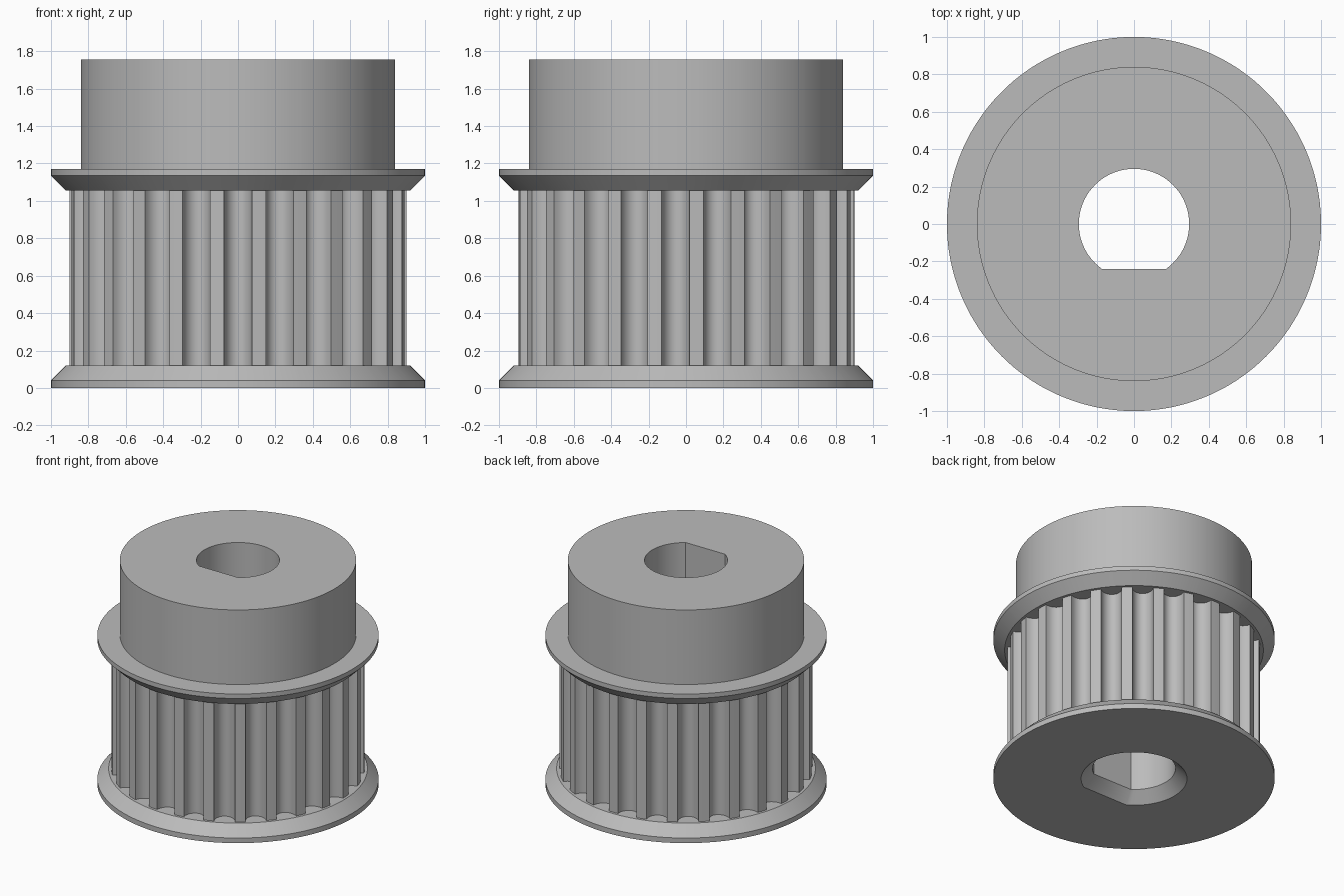
import bpy, bmesh
from math import sin, cos, pi, radians, atan2, asin, hypot

cube = bpy.data.objects.get("Cube")
if cube:
    bpy.data.objects.remove(cube, do_unlink=True)

TEETH, TOOTH_R = 25, 0.9
GROOVE_W, GROOVE_D, GROOVE_STEPS = 0.075, 0.09, 10

metal = bpy.data.materials.new("grey_metal")
metal.use_nodes = True
metal.diffuse_color = (0.5, 0.5, 0.5, 1)
metal.node_tree.nodes["Principled BSDF"].inputs["Base Color"].default_value = (0.5, 0.5, 0.5, 1)


def loft(name, rings):
    """Closed solid through rings of equal point count, given as (points, z)."""
    bm = bmesh.new()
    loops = [[bm.verts.new((x, y, z)) for x, y in pts] for pts, z in rings]
    for low, high in zip(loops, loops[1:]):
        for i in range(len(low)):
            j = (i + 1) % len(low)
            bm.faces.new((low[i], low[j], high[j], high[i]))
    bm.faces.new(loops[0][::-1])
    bm.faces.new(loops[-1])
    bmesh.ops.recalc_face_normals(bm, faces=bm.faces)
    mesh = bpy.data.meshes.new(name)
    bm.to_mesh(mesh)
    bm.free()
    mesh.materials.append(metal)
    obj = bpy.data.objects.new(name, mesh)
    bpy.context.collection.objects.link(obj)
    return obj


def tooth_profile():
    """Rounded grooves between narrow lands, with one groove at the front."""
    pts = []
    half = asin(GROOVE_W / TOOTH_R)
    for k in range(TEETH):
        mid = -pi / 2 + 2 * pi * k / TEETH
        for s in range(GROOVE_STEPS + 1):
            t = pi * s / GROOVE_STEPS
            side = -GROOVE_W * cos(t)
            out = TOOTH_R * cos(half) - GROOVE_D * sin(t)
            pts.append((out * cos(mid) - side * sin(mid), out * sin(mid) + side * cos(mid)))
        land = mid + pi / TEETH
        pts.append((TOOTH_R * cos(land), TOOTH_R * sin(land)))
    return pts


def d_profile(r, flat, steps=64):
    """Circle cut by a flat on the front side."""
    start = -asin(flat / r)
    sweep = pi - 2 * start
    return [(r * cos(start + sweep * i / steps), r * sin(start + sweep * i / steps))
            for i in range(steps + 1)]


teeth = tooth_profile()


def circle(r):
    return [(r * x / hypot(x, y), r * y / hypot(x, y)) for x, y in teeth]


# Flanges, toothed drum and hub as one turned solid
body = loft("pulley_body", [
    (circle(1.0), 0), (circle(1.0), 0.04), (circle(0.92), 0.12),
    (teeth, 0.12), (teeth, 1.055),
    (circle(0.92), 1.055), (circle(1.0), 1.135), (circle(1.0), 1.17),
    (circle(0.84), 1.17), (circle(0.84), 1.755)])

# D-shaped bore with a chamfered mouth underneath
cutter = loft("bore_cutter", [
    (d_profile(0.457, 0.40), -0.08), (d_profile(0.295, 0.24), 0.082),
    (d_profile(0.295, 0.24), 1.9)])
cutter.hide_render = True

bore = body.modifiers.new("bore", 'BOOLEAN')
bore.operation = 'DIFFERENCE'
bore.solver = 'EXACT'
bore.object = cutter

bpy.ops.object.select_all(action='DESELECT')
body.select_set(True)
bpy.context.view_layer.objects.active = body
bpy.ops.object.modifier_apply(modifier="bore")
bpy.data.objects.remove(cutter, do_unlink=True)
bpy.ops.object.shade_smooth_by_angle(angle=radians(30))
